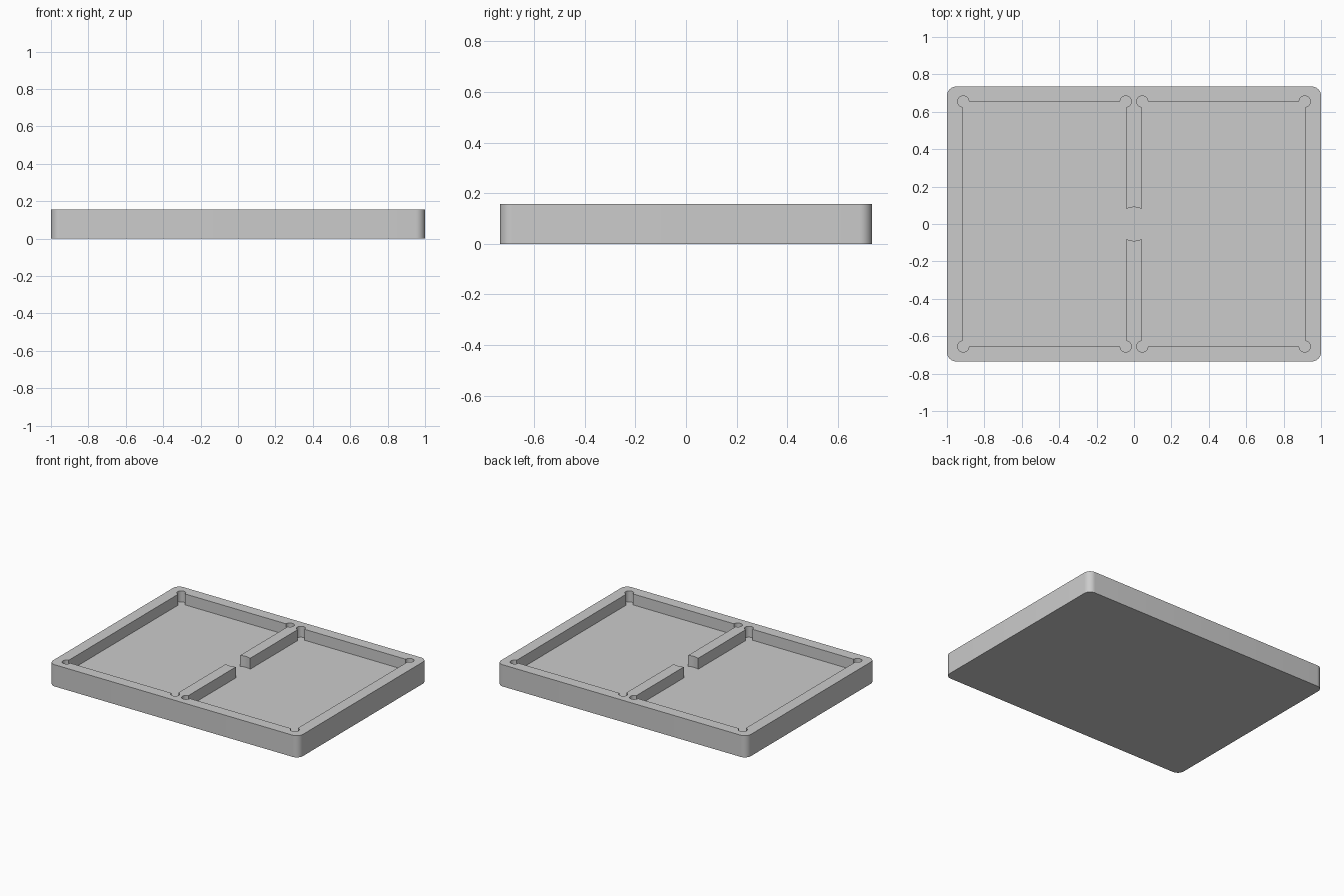
import bpy, bmesh
from math import sin, cos, acos, asin, pi

cube = bpy.data.objects.get("Cube")
if cube:
    bpy.data.objects.remove(cube, do_unlink=True)

HALF_X, HALF_Y, HEIGHT, FLOOR_Z = 1.0, 0.735, 0.157, 0.078
CORNER = 0.05                      # outer corner radius
WALL_X, WALL_Y = 0.917, 0.655      # pocket walls
RIB, GAP = 0.04, 0.09              # divider half width, finger gap radius
RELIEF, INSET = 0.03, 0.004        # corner relief holes


def arc(cx, cy, r, a, b, n):
    return [(cx + r * cos(a + (b - a) * i / n), cy + r * sin(a + (b - a) * i / n))
            for i in range(n + 1)]


def mirrored_loop(quarter):
    """Turn a clockwise +x +y quarter outline into the full closed loop."""
    loop = []
    for sx, sy, step in ((1, 1, 1), (1, -1, -1), (-1, -1, 1), (-1, 1, -1)):
        for x, y in quarter[::step]:
            p = (x * sx, y * sy)
            if not loop or abs(p[0] - loop[-1][0]) + abs(p[1] - loop[-1][1]) > 1e-5:
                loop.append(p)
    if abs(loop[0][0] - loop[-1][0]) + abs(loop[0][1] - loop[-1][1]) < 1e-5:
        loop.pop()
    return loop


# Outlines: rounded body, and joined pockets with relief holes and divider ends
outer = mirrored_loop(arc(HALF_X - CORNER, HALF_Y - CORNER, CORNER, pi / 2, 0, 10))
tilt = asin(INSET / RELIEF)
inner = mirrored_loop(
    arc(0, 0, GAP, pi / 2, acos(RIB / GAP), 6)
    + arc(RIB + INSET, WALL_Y, RELIEF, 1.5 * pi - tilt, 0, 24)
    + arc(WALL_X - INSET, WALL_Y, RELIEF, pi, tilt - pi / 2, 24))

bm = bmesh.new()


def ring(points, z):
    verts = [bm.verts.new((x, y, z)) for x, y in points]
    return verts


def walls(lower, upper):
    n = len(lower)
    for i in range(n):
        j = (i + 1) % n
        bm.faces.new((lower[i], lower[j], upper[j], upper[i]))


def rim_edges(verts):
    return [bm.edges.get((v, verts[i - 1])) for i, v in enumerate(verts)]


# Body sides, underside, pocket walls and floor
base, top = ring(outer, 0), ring(outer, HEIGHT)
floor, lip = ring(inner, FLOOR_Z), ring(inner, HEIGHT)
walls(base, top)
walls(floor, lip)
bm.faces.new(base)
floor_face = bm.faces.new(floor)

# Flat rim and divider tops between the two outlines
bmesh.ops.triangle_fill(bm, use_beauty=True, edges=rim_edges(top) + rim_edges(lip))
bmesh.ops.triangulate(bm, faces=[floor_face])
bmesh.ops.recalc_face_normals(bm, faces=bm.faces)

mesh = bpy.data.meshes.new("divided_tray")
bm.to_mesh(mesh)
bm.free()
tray = bpy.data.objects.new("divided_tray", mesh)
bpy.context.collection.objects.link(tray)

# Plain grey material
grey = bpy.data.materials.new("plain_grey")
grey.use_nodes = True
colour = (0.6, 0.6, 0.6, 1)
grey.diffuse_color = colour
grey.node_tree.nodes["Principled BSDF"].inputs["Base Color"].default_value = colour
mesh.materials.append(grey)

# Smooth round corners, crisp edges
bpy.context.view_layer.objects.active = tray
tray.select_set(True)
bpy.ops.object.shade_smooth_by_angle(angle=pi / 6)
